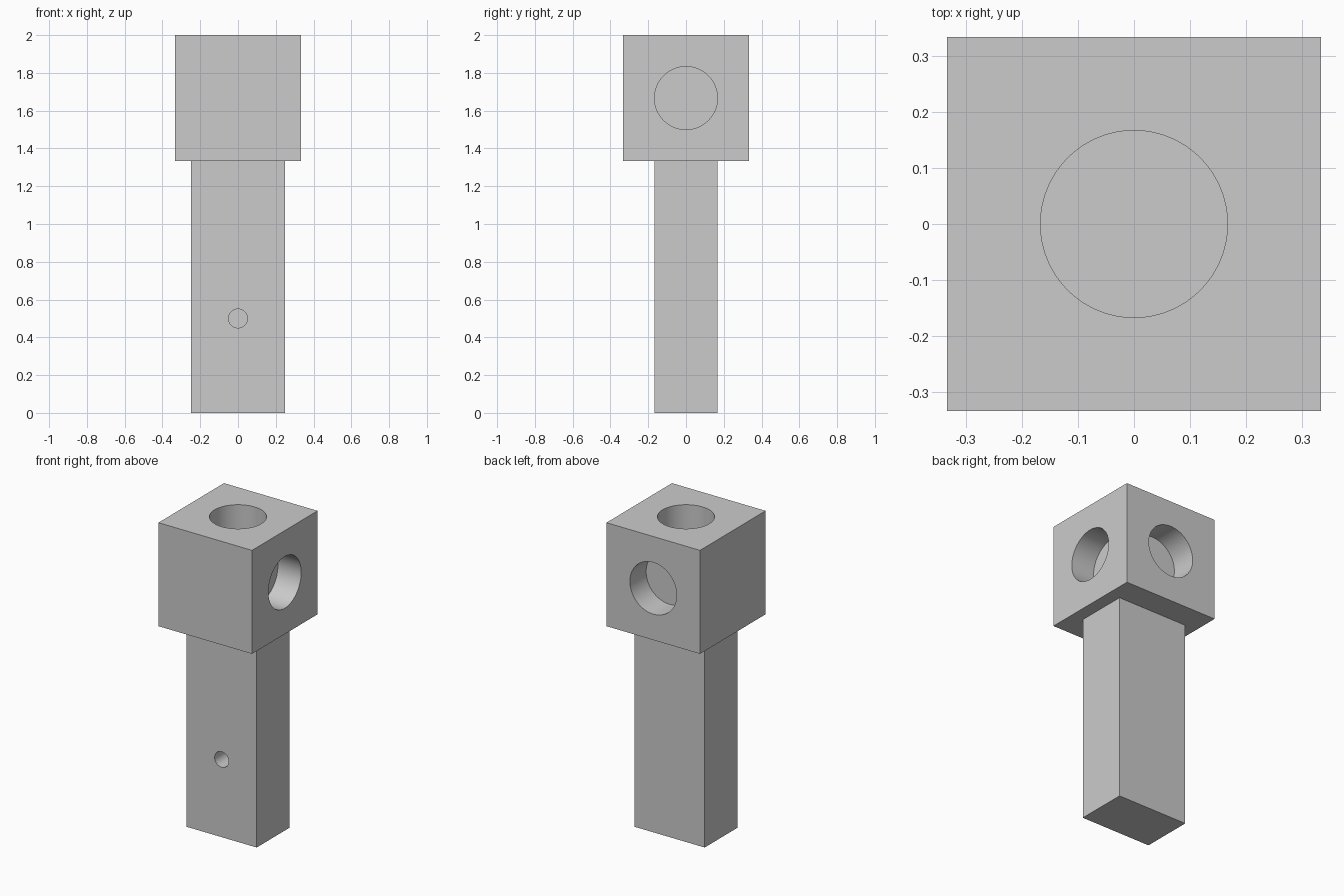
import bpy
import math
from mathutils import Vector

default_cube = bpy.data.objects.get("Cube")
if default_cube:
    bpy.data.objects.remove(default_cube, do_unlink=True)

HEAD = 2 / 3       # edge of the cubic head
BORE = HEAD / 4    # radius and depth of the large bores

grey = bpy.data.materials.new("plain grey")
grey.use_nodes = True
grey.diffuse_color = (0.6, 0.6, 0.6, 1)
grey.node_tree.nodes["Principled BSDF"].inputs["Base Color"].default_value = grey.diffuse_color


def block(name, size, centre):
    bpy.ops.mesh.primitive_cube_add(size=1, location=centre)
    ob = bpy.context.object
    ob.name = name
    ob.scale = size
    bpy.ops.object.transform_apply(location=False, rotation=False, scale=True)
    ob.data.materials.append(grey)
    return ob


def drill(ob, mouth, outward, radius, depth):
    """Cut a blind round hole whose mouth lies on a face of the block."""
    outward = Vector(outward)
    over = 0.05
    centre = Vector(mouth) + outward * (over - depth) / 2
    bpy.ops.mesh.primitive_cylinder_add(
        vertices=96, radius=radius, depth=depth + over, location=centre,
        rotation=outward.to_track_quat("Z", "Y").to_euler())
    cutter = bpy.context.object
    cutter.data.materials.append(grey)
    bpy.context.view_layer.objects.active = ob
    mod = ob.modifiers.new("hole", "BOOLEAN")
    mod.operation = "DIFFERENCE"
    mod.solver = "EXACT"
    mod.object = cutter
    bpy.ops.object.modifier_apply(modifier=mod.name)
    bpy.data.objects.remove(cutter, do_unlink=True)


def finish(ob):
    bpy.ops.object.select_all(action="DESELECT")
    ob.select_set(True)
    bpy.context.view_layer.objects.active = ob
    bpy.ops.object.shade_smooth_by_angle(angle=math.radians(30))


# Cubic head with blind bores in its top, +x and back faces
head_centre = Vector((0, 0, 2 - HEAD / 2))
head = block("head_block", (HEAD, HEAD, HEAD), head_centre)
for axis in ((1, 0, 0), (0, 1, 0), (0, 0, 1)):
    drill(head, head_centre + Vector(axis) * HEAD / 2, axis, BORE, BORE - 0.001)
finish(head)

# Rectangular leg with a small blind pin hole in front
leg_height = 2 - HEAD
leg = block("leg", (0.5, 2 * BORE, leg_height), (0, 0, leg_height / 2))
drill(leg, (0, -BORE, 0.5), (0, -1, 0), 0.05, BORE)
finish(leg)
